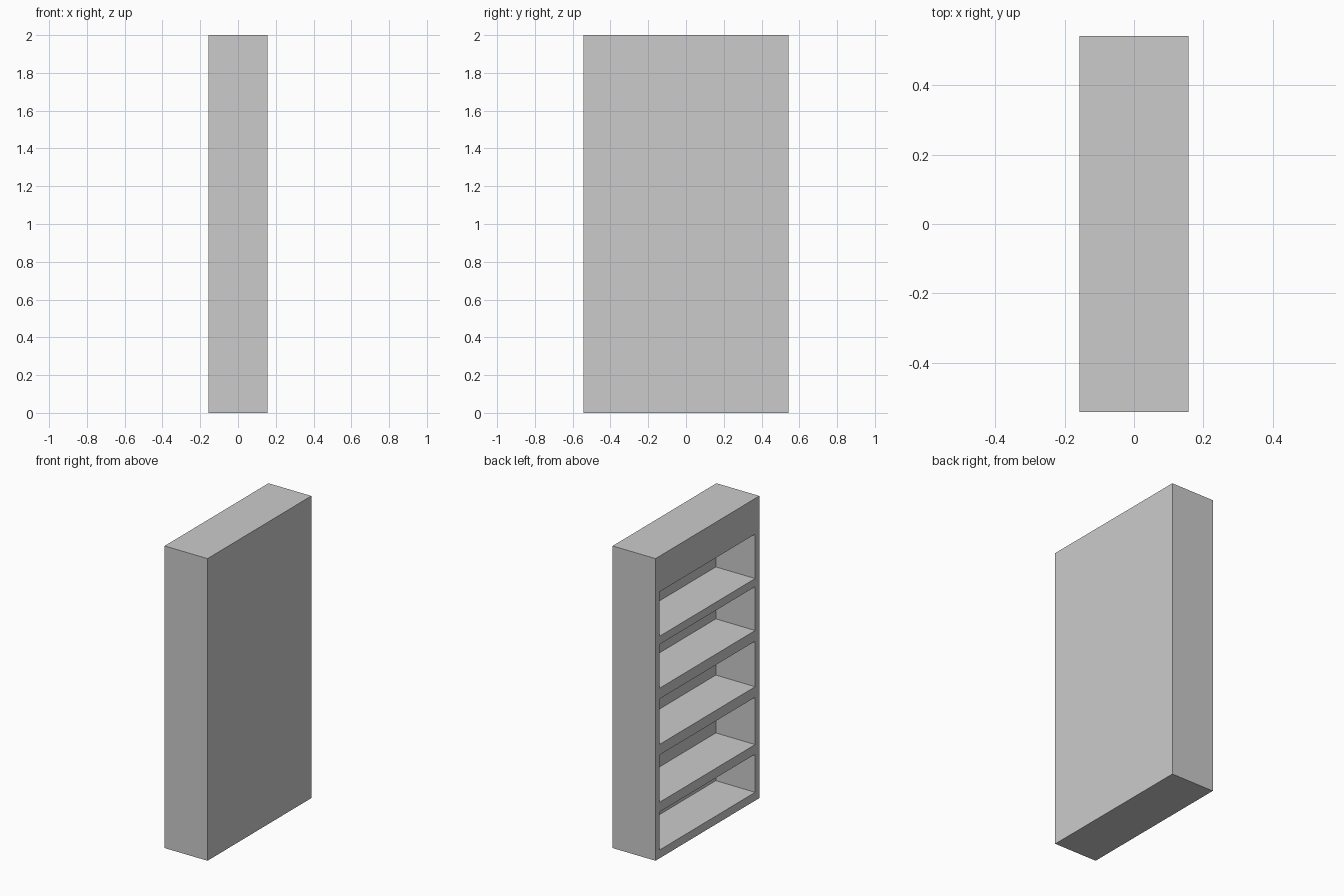
import bpy

if "Cube" in bpy.data.objects:
    bpy.data.objects.remove(bpy.data.objects["Cube"])

W, D, H = 0.314, 1.086, 2.0      # depth in x, width in y, height
SIDE, BACK = 0.044, 0.026        # side panel and back panel thickness
BAYS = [(0.055, 0.307), (0.371, 0.684), (0.754, 1.055),
        (1.126, 1.416), (1.47, 1.764)]   # bottom and top of each shelf bay


def box(name, x0, x1, y0, y1, z0, z1):
    bpy.ops.mesh.primitive_cube_add(
        size=1, location=((x0 + x1) / 2, (y0 + y1) / 2, (z0 + z1) / 2))
    ob = bpy.context.object
    ob.name = name
    ob.scale = (x1 - x0, y1 - y0, z1 - z0)
    bpy.ops.object.transform_apply(location=False, rotation=False, scale=True)
    return ob


# Solid bookcase body
case = box("bookcase", -W / 2, W / 2, -D / 2, D / 2, 0, H)

# Carve the open bays from the -x side
for i, (z0, z1) in enumerate(BAYS):
    cutter = box(f"bay_cutter_{i + 1}", -W / 2 - 0.1, W / 2 - BACK,
                 -D / 2 + SIDE, D / 2 - SIDE, z0, z1)
    mod = case.modifiers.new(f"bay_{i + 1}", 'BOOLEAN')
    mod.operation = 'DIFFERENCE'
    mod.solver = 'EXACT'
    mod.object = cutter
    bpy.context.view_layer.objects.active = case
    bpy.ops.object.modifier_apply(modifier=mod.name)
    bpy.data.objects.remove(cutter, do_unlink=True)
